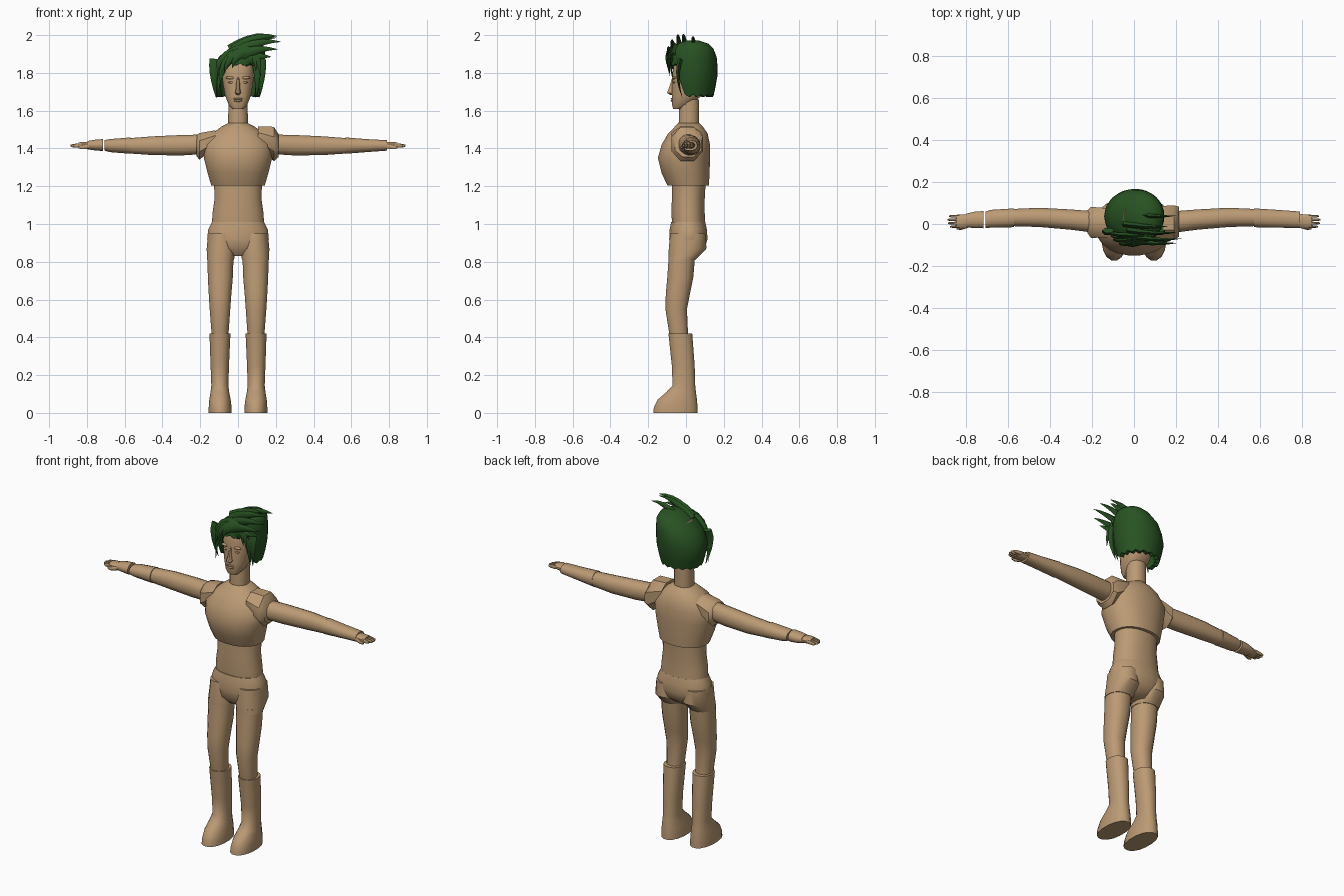
import bpy, bmesh
from math import sin, cos, pi, radians
from mathutils import Vector

cube = bpy.data.objects.get("Cube")
if cube:
    bpy.data.objects.remove(cube)


def make_material(name, colour):
    mat = bpy.data.materials.new(name)
    mat.use_nodes = True
    mat.diffuse_color = colour
    mat.node_tree.nodes["Principled BSDF"].inputs["Base Color"].default_value = colour
    return mat


SKIN = make_material("tan skin", (.50, .325, .175, 1))
HAIR = make_material("dark green hair", (.021, .085, .016, 1))


def finish(name, bm, mat, angle=42):
    """Turn a bmesh into a smooth-shaded object that keeps its sharp edges."""
    bmesh.ops.recalc_face_normals(bm, faces=bm.faces)
    mesh = bpy.data.meshes.new(name)
    bm.to_mesh(mesh)
    bm.free()
    mesh.materials.append(mat)
    mesh.shade_smooth()
    mesh.set_sharp_from_angle(angle=radians(angle))
    obj = bpy.data.objects.new(name, mesh)
    bpy.context.collection.objects.link(obj)
    return obj


def skin_rings(bm, rings, capped=True):
    """Bridge successive closed loops of points with quads."""
    loops = [[bm.verts.new(p) for p in ring] for ring in rings]
    count = len(loops[0])
    for low, high in zip(loops, loops[1:]):
        for i in range(count):
            j = (i + 1) % count
            bm.faces.new((low[i], low[j], high[j], high[i]))
    if capped:
        bm.faces.new(loops[0])
        bm.faces.new(loops[-1])


def loft(name, sections, axis="z", side=1, sides=16, power=2.2, mat=SKIN):
    """Loft rounded sections given as a position and two pairs of bounds.
    A section of four values is a half width and one pair of bounds."""
    bm = bmesh.new()
    rings = []
    for section in sections:
        if len(section) == 4:
            pos, half, c, d = section
            a, b = -half, half
        else:
            pos, a, b, c, d = section
        ring = []
        for i in range(sides):
            t = 2 * pi * (i + .5) / sides
            u, v = [(1 if w > 0 else -1) * abs(w) ** (2 / power) for w in (cos(t), sin(t))]
            p = (a + b) / 2 + u * (b - a) / 2
            q = (c + d) / 2 + v * (d - c) / 2
            ring.append((side * p, q, pos) if axis == "z" else (side * pos, p, q))
        rings.append(ring)
    skin_rings(bm, rings)
    return finish(name, bm, mat)


def ellipsoid(name, centre, size, mat=SKIN):
    bm = bmesh.new()
    bmesh.ops.create_uvsphere(bm, u_segments=12, v_segments=8, radius=1)
    bmesh.ops.scale(bm, vec=size, verts=bm.verts)
    bmesh.ops.translate(bm, vec=centre, verts=bm.verts)
    return finish(name, bm, mat)


def lock(name, root, middle, tip, width):
    """Curved hair lock that tapers to a point."""
    root, middle, tip = Vector(root), Vector(middle), Vector(tip)
    bm = bmesh.new()
    rings = []
    for k in range(6):
        t = k / 5
        centre = root * (1 - t) ** 2 + middle * 2 * t * (1 - t) + tip * t * t
        along = ((middle - root) * (1 - t) + (tip - middle) * t).normalized()
        across = along.cross(Vector((0, 1, 0))).normalized()
        depth = along.cross(across)
        r = width * (1 - t ** 1.5) + .001
        rings.append([centre + across * r * cos(a * pi / 3) + depth * r * .5 * sin(a * pi / 3)
                      for a in range(6)])
    skin_rings(bm, rings)
    return finish(name, bm, HAIR)


# Trunk
loft("chest", [(1.205, .143, -.1, .122), (1.27, .162, -.13, .126), (1.35, .182, -.15, .128),
               (1.42, .185, -.13, .128), (1.48, .135, -.095, .115), (1.515, .09, -.06, .09),
               (1.535, .05, -.04, .07)], sides=24)
loft("waist", [(1, .14, -.075, .103), (1.06, .136, -.078, .1), (1.13, .126, -.076, .1),
               (1.22, .128, -.075, .105)], sides=20)
loft("pelvis", [(.83, .07, -.05, .05), (.87, .155, -.085, .1), (.92, .165, -.09, .115),
                (.97, .16, -.088, .112), (1.01, .14, -.08, .103)], sides=20)
loft("neck", [(1.52, .053, -.04, .07), (1.66, .052, -.035, .07)])

# Head and face
loft("head", [(1.61, .03, -.068, -.02), (1.632, .05, -.075, .025), (1.68, .069, -.076, .085),
              (1.74, .08, -.074, .115), (1.8, .087, -.072, .125), (1.87, .083, -.06, .12),
              (1.93, .05, -.02, .09)], sides=20, power=2.4)
loft("nose", [(1.684, .008, -.085, -.06), (1.694, .017, -.102, -.06), (1.72, .011, -.091, -.06),
              (1.775, .009, -.074, -.05)], sides=8)
ellipsoid("upper_lip", (0, -.073, 1.663), (.026, .008, .005))
ellipsoid("lower_lip", (0, -.073, 1.652), (.022, .008, .006))

for label, side in (("left", 1), ("right", -1)):
    ellipsoid(label + "_brow", (side * .04, -.063, 1.774), (.025, .011, .008))
    ellipsoid(label + "_eye", (side * .037, -.063, 1.75), (.015, .008, .006))

    # Legs and boots
    loft(label + "_shorts_leg", [(.81, .02, .166, -.094, .05), (.87, .01, .167, -.093, .11),
                                 (.95, .02, .16, -.085, .105)], side=side)
    loft(label + "_leg", [(.41, .05, .14, -.088, .012), (.55, .04, .151, -.11, .006),
                          (.63, .034, .156, -.108, .022), (.72, .026, .161, -.1, .04),
                          (.84, .022, .163, -.092, .05)], side=side)
    loft(label + "_boot", [(0, .032, .156, -.175, .064), (.03, .033, .156, -.172, .063),
                           (.07, .038, .153, -.152, .06), (.11, .046, .146, -.105, .054),
                           (.145, .05, .142, -.072, .05), (.25, .047, .146, -.076, .047),
                           (.42, .039, .152, -.094, .034)], side=side)

    # Arms
    loft(label + "_upper_arm", [(.17, -.045, .06, 1.37, 1.475), (.3, -.028, .07, 1.362, 1.472),
                                (.45, -.015, .078, 1.364, 1.465), (.58, -.011, .072, 1.373, 1.455)],
         axis="x", side=side)
    wrist = .79 if side > 0 else .706
    loft(label + "_forearm", [(.57, -.016, .075, 1.371, 1.459), (.68, -.018, .068, 1.38, 1.45),
                              (wrist, -.02, .06, 1.388, 1.444)], axis="x", side=side)

    # Hands
    loft(label + "_palm", [(.77, -.015, .05, 1.398, 1.436), (.82, -.022, .046, 1.4, 1.436),
                           (.845, -.02, .044, 1.404, 1.432)], axis="x", side=side, sides=12)
    for i, reach in enumerate((.874, .885, .887, .88)):
        y = -.02 + i * .0165
        loft(f"{label}_finger_{i}", [(.83, y, y + .0155, 1.406, 1.43),
                                     (reach - .012, y + .001, y + .014, 1.405, 1.424),
                                     (reach, y + .004, y + .011, 1.41, 1.42)],
             axis="x", side=side, sides=8)
    loft(label + "_thumb", [(.79, -.02, .0, 1.398, 1.425), (.825, -.029, -.012, 1.395, 1.415),
                            (.845, -.026, -.017, 1.4, 1.41)], axis="x", side=side, sides=8)

loft("right_cuff", [(.716, -.021, .062, 1.386, 1.45), (.755, -.02, .06, 1.389, 1.447),
                    (.796, -.017, .05, 1.395, 1.44)], axis="x", side=-1)

# Shoulder pads
loft("left_shoulder", [(.105, -.083, .09, 1.4, 1.522), (.19, -.083, .096, 1.325, 1.522),
                       (.215, -.065, .088, 1.35, 1.48)], axis="x", sides=8, power=2)
loft("right_shoulder", [(.12, -.07, .08, 1.4, 1.5), (.205, -.072, .088, 1.335, 1.487),
                        (.22, -.05, .07, 1.355, 1.47)], axis="x", side=-1, sides=8, power=2)

# Hair cap: height, sideways lean, half width and half depth from crown to nape
PROFILE = [(1.972, .06, .03, .03), (1.96, .06, .065, .075), (1.925, .045, .098, .112),
           (1.88, .018, .126, .127), (1.8, 0, .145, .132), (1.74, 0, .135, .122),
           (1.66, 0, .113, .105)]


def profile_at(z):
    for hi, lo in zip(PROFILE, PROFILE[1:]):
        if z >= lo[0]:
            t = (hi[0] - z) / (hi[0] - lo[0])
            return [a + (b - a) * t for a, b in zip(hi[1:], lo[1:])]
    return PROFILE[-1][1:]


def hem_height(angle, index):
    """High over the forehead, low at the sides and nape, with ragged tips."""
    t = min(max((abs(angle) - .78) / .4, 0), 1)
    return 1.85 - .165 * t * t * (3 - 2 * t) - .012 * (index % 2)


def cap_point(i, t, inset=0):
    angle = 2 * pi * i / 32 - pi
    top = PROFILE[0][0]
    z = top + (hem_height(angle, i) - top) * t
    lean, rx, ry = profile_at(z)
    return (lean + (rx - inset) * sin(angle), .037 - (ry - inset) * cos(angle), z)


bm = bmesh.new()
outer = [[cap_point(i, t) for i in range(32)] for t in (0, .06, .15, .3, .48, .66, .84, 1)]
inner = [[cap_point(i, t, .025) for i in range(32)] for t in (1, .5)]
skin_rings(bm, outer + inner)
finish("hair_cap", bm, HAIR, 50)

# Swept crown locks, fanning towards the left
crown = [(-.02, 1.94, 0, .16, 1.998), (0, 1.94, -.03, .207, 1.995), (.02, 1.93, -.06, .226, 1.965),
         (.03, 1.91, -.08, .208, 1.925), (.02, 1.93, .05, .2, 1.985), (.05, 1.88, -.07, .175, 1.885)]
for i, (x, z, y, tip_x, tip_z) in enumerate(crown):
    lock(f"crown_lock_{i}", (x - .02, y, z - .02), (.1, y - .02, tip_z + .012),
         (tip_x, y - .01, tip_z), .03)

# Fringe swept across the forehead towards the right, and cheek locks
fringe = [(-.135, -.03, 1.74), (-.112, -.05, 1.67), (-.1, -.07, 1.76), (-.07, -.09, 1.8),
          (-.03, -.095, 1.825)]
for i, (x, y, z) in enumerate(fringe):
    lock(f"fringe_lock_{i}", (.05 + i * .012, -.055, 1.925), (x * .9, y - .025, 1.91), (x, y, z), .032)
for x in (.118, .1, -.122):
    lock("cheek_lock", (x, -.03, 1.87), (x * 1.12, -.06, 1.79), (x * .95, -.02, 1.67), .028)
for i in range(3):
    lock(f"brow_lock_{i}", (.03 + i * .02, -.06, 1.92), (.08 + i * .015, -.1, 1.9),
         (.07 + i * .025, -.085, 1.84 - i * .03), .025)
